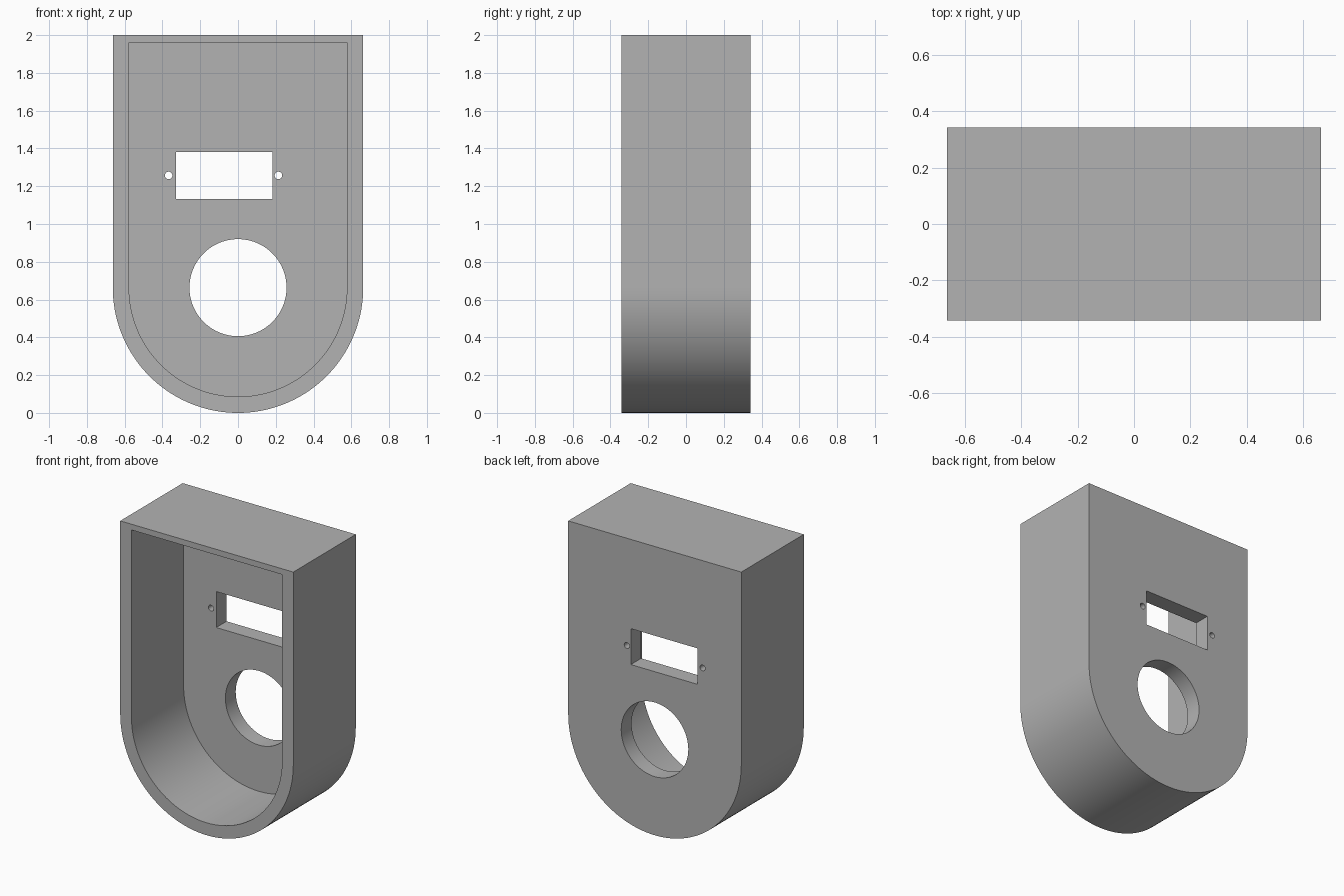
import bpy
import bmesh
from math import pi, sin, cos, radians

default = bpy.data.objects.get("Cube")
if default:
    bpy.data.objects.remove(default, do_unlink=True)

HALF_W, HALF_D, HEIGHT = 0.663, 0.342, 2.0
CENTRE_Z = HALF_W          # centre of the rounded bottom
RIM, TOP_WALL, BACK_WALL = 0.086, 0.04, 0.113
FLOOR_Y = HALF_D - BACK_WALL

grey = bpy.data.materials.new("plain grey")
grey.use_nodes = True
colour = (0.45, 0.45, 0.45, 1)
grey.diffuse_color = colour
grey.node_tree.nodes["Principled BSDF"].inputs["Base Color"].default_value = colour


def arc(x, z, r, start, end, steps):
    """Points along an arc in the xz plane."""
    return [(x + r * cos(start + (end - start) * i / steps),
             z + r * sin(start + (end - start) * i / steps)) for i in range(steps + 1)]


def circle(x, z, r, steps):
    return arc(x, z, r, 0, 2 * pi, steps)[:-1]


def u_shape(r, top):
    """Flat top, straight sides and a half-round bottom."""
    return [(r, top), (-r, top)] + arc(0, CENTRE_Z, r, pi, 2 * pi, 72)


def prism(name, outline, y0, y1):
    """Extrude an xz outline from y0 to y1."""
    bm = bmesh.new()
    face = bm.faces.new([bm.verts.new((x, y0, z)) for x, z in outline])
    side = bmesh.ops.extrude_face_region(bm, geom=[face])["geom"]
    moved = [v for v in side if isinstance(v, bmesh.types.BMVert)]
    bmesh.ops.translate(bm, verts=moved, vec=(0, y1 - y0, 0))
    bmesh.ops.recalc_face_normals(bm, faces=bm.faces)
    mesh = bpy.data.meshes.new(name)
    bm.to_mesh(mesh)
    bm.free()
    mesh.materials.append(grey)
    obj = bpy.data.objects.new(name, mesh)
    bpy.context.collection.objects.link(obj)
    return obj


# Solid body
housing = prism("housing", u_shape(HALF_W, HEIGHT), -HALF_D, HALF_D)

# Open front cavity, display window, round opening and two screw holes
through = (0, HALF_D + 0.2)
cutters = [
    prism("cavity_cutter", u_shape(HALF_W - RIM, HEIGHT - TOP_WALL), -HALF_D - 0.2, FLOOR_Y),
    prism("window_cutter", [(-0.327, 1.133), (0.183, 1.133), (0.183, 1.382), (-0.327, 1.382)], *through),
    prism("round_opening_cutter", circle(0, CENTRE_Z, 0.257, 96), *through),
]
for x in (-0.367, 0.214):
    cutters.append(prism("screw_hole_cutter", circle(x, 1.257, 0.02, 32), *through))

bpy.ops.object.select_all(action="DESELECT")
bpy.context.view_layer.objects.active = housing
housing.select_set(True)
for cutter in cutters:
    cutter.hide_render = True
    cut = housing.modifiers.new(cutter.name, "BOOLEAN")
    cut.operation = "DIFFERENCE"
    cut.solver = "EXACT"
    cut.object = cutter
    bpy.ops.object.modifier_apply(modifier=cut.name)
    bpy.data.objects.remove(cutter, do_unlink=True)

# Smooth curves, crisp edges
bpy.ops.object.shade_smooth_by_angle(angle=radians(30))
